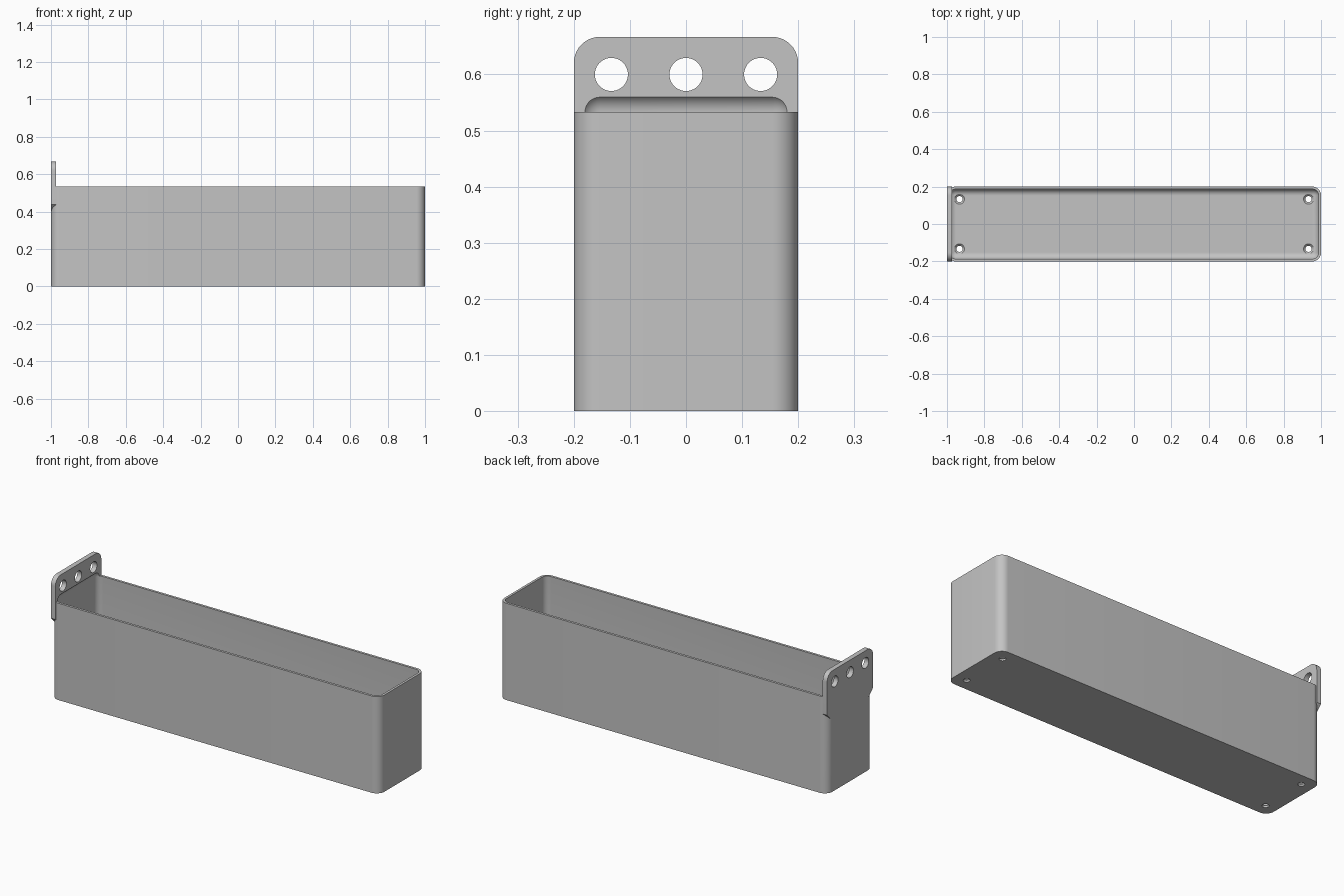
import bpy, bmesh
from math import radians
from mathutils import Matrix, Vector

cube = bpy.data.objects.get("Cube")
if cube:
    bpy.data.objects.remove(cube, do_unlink=True)

LENGTH, HALF_W, HEIGHT = 1.0, 0.2, 0.533   # half length, half width, rim height
WALL, FLOOR, RADIUS = 0.0133, 0.02, 0.0467
PLATE, PLATE_LOW, PLATE_TOP = 0.0267, 0.395, 0.667

grey = bpy.data.materials.new("plain grey")
grey.use_nodes = True
colour = (0.55, 0.55, 0.55, 1)
grey.diffuse_color = colour
grey.node_tree.nodes["Principled BSDF"].inputs["Base Color"].default_value = colour


def make_object(name, bm):
    bmesh.ops.recalc_face_normals(bm, faces=bm.faces)
    mesh = bpy.data.meshes.new(name)
    bm.to_mesh(mesh)
    bm.free()
    mesh.materials.append(grey)
    obj = bpy.data.objects.new(name, mesh)
    bpy.context.collection.objects.link(obj)
    return obj


def box(name, low, high, *bevels):
    """Box between two corners; each bevel is (edge test, size, segments)."""
    bm = bmesh.new()
    bmesh.ops.create_cube(bm, size=1)
    low, high = Vector(low), Vector(high)
    for v in bm.verts:
        v.co = (low + high) / 2 + v.co * (high - low)
    for test, size, segments in bevels:
        edges = [e for e in bm.edges if test(e.verts[0].co, e.verts[1].co)]
        bmesh.ops.bevel(bm, geom=edges, offset=size, offset_type='OFFSET',
                        segments=segments, profile=0.5, affect='EDGES')
    return make_object(name, bm)


def cylinder(name, centre, r_low, r_high, depth, axis='Z'):
    bm = bmesh.new()
    turn = Matrix.Rotation(radians(90), 4, 'Y') if axis == 'X' else Matrix()
    bmesh.ops.create_cone(bm, cap_ends=True, segments=40, radius1=r_low, radius2=r_high,
                          depth=depth, matrix=Matrix.Translation(centre) @ turn)
    return make_object(name, bm)


def combine(target, tool, operation):
    tool.hide_render = True
    mod = target.modifiers.new(operation, 'BOOLEAN')
    mod.operation, mod.solver, mod.object = operation, 'EXACT', tool
    bpy.context.view_layer.objects.active = target
    bpy.ops.object.modifier_apply(modifier=mod.name)
    bpy.data.objects.remove(tool, do_unlink=True)


# Outer body with rounded upright corners
bin_body = box("hanging_bin", (-LENGTH, -HALF_W, 0), (LENGTH, HALF_W, HEIGHT),
               (lambda a, b: abs(a.z - b.z) > 0.1, RADIUS, 10))

# Hanging plate: rounded top corners, sloped lower corners
plate = box("hanging_plate", (-LENGTH, -HALF_W, PLATE_LOW),
            (-LENGTH + PLATE, HALF_W, PLATE_TOP),
            (lambda a, b: abs(a.x - b.x) > 0.01 and a.z > 0.6, RADIUS, 10),
            (lambda a, b: abs(a.x - b.x) > 0.01 and a.z < 0.4, 0.044, 1))
combine(bin_body, plate, 'UNION')

# Cavity rounded on every edge; its top scoops into the plate
inner_x, inner_y = LENGTH - WALL, HALF_W - WALL
cavity = box("cavity_cutter", (-inner_x, -inner_y, FLOOR), (inner_x, inner_y, HEIGHT + 0.0333),
             (lambda a, b: True, RADIUS - WALL, 10))
combine(bin_body, cavity, 'DIFFERENCE')

# Three holes through the plate
for y in (-0.133, 0, 0.133):
    hole = cylinder("plate_hole_cutter", (-LENGTH + PLATE / 2, y, 0.6), 0.0295, 0.0295, 0.1, 'X')
    combine(bin_body, hole, 'DIFFERENCE')

# Countersunk screw holes in the floor
for x in (-0.933, 0.933):
    for y in (-0.133, 0.133):
        shaft = cylinder("screw_hole_cutter", (x, y, 0), 0.0167, 0.0167, 0.1)
        combine(bin_body, shaft, 'DIFFERENCE')
        sink = cylinder("countersink_cutter", (x, y, FLOOR - 0.002), 0.0147, 0.0347, 0.02)
        combine(bin_body, sink, 'DIFFERENCE')

# Smooth rounded surfaces, crisp edges
bpy.ops.object.select_all(action='DESELECT')
bin_body.select_set(True)
bpy.context.view_layer.objects.active = bin_body
bpy.ops.object.shade_smooth_by_angle(angle=radians(30))
